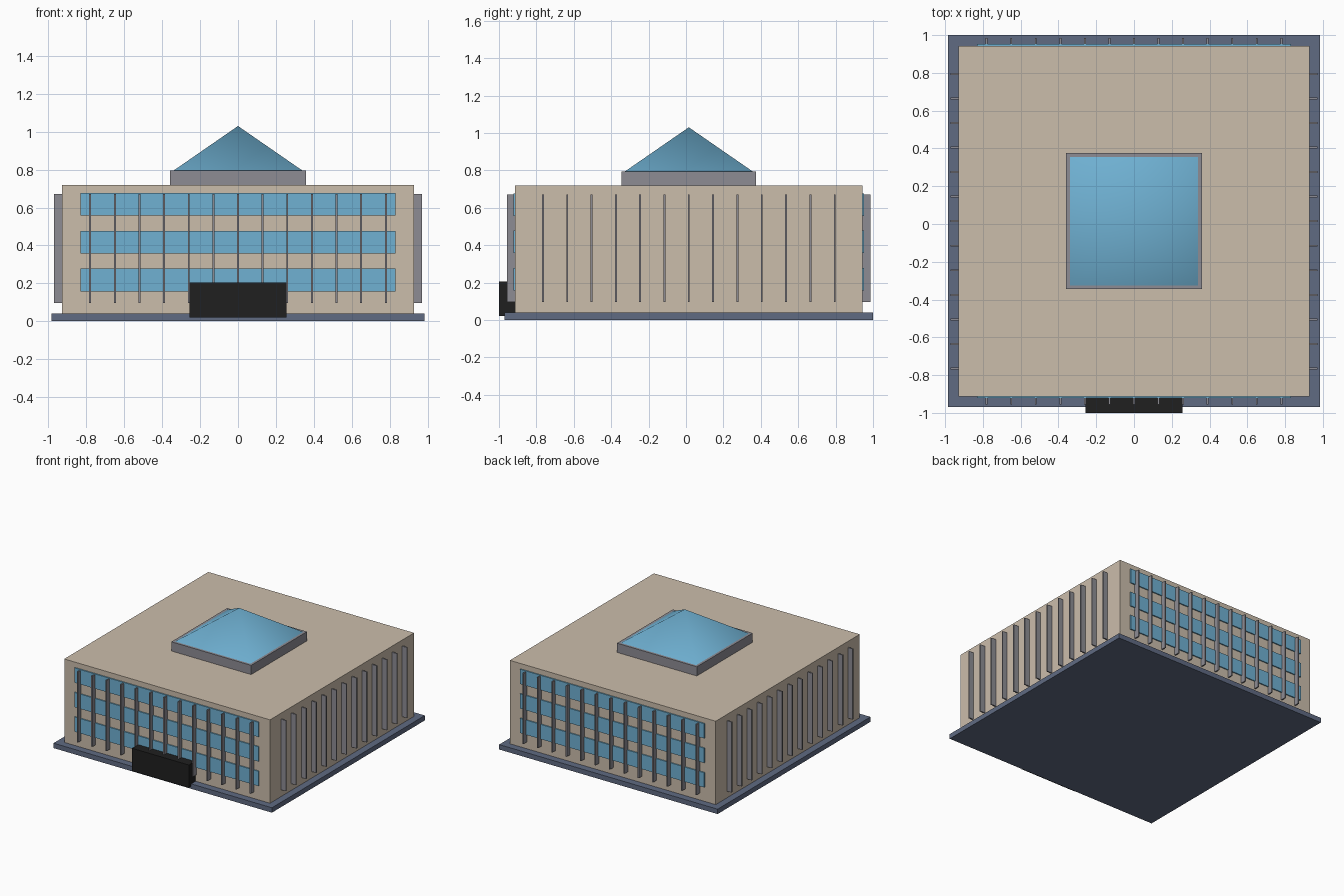
import bpy
import bmesh
from math import radians
from mathutils import Matrix

cube = bpy.data.objects.get("Cube")
if cube:
    bpy.data.objects.remove(cube, do_unlink=True)

CY = 0.015      # building centre in y (the porch sticks out in front)
HALF = 0.928    # half width of the walls


def material(name, r, g, b):
    m = bpy.data.materials.new(name)
    m.use_nodes = True
    m.diffuse_color = (r, g, b, 1)
    m.node_tree.nodes["Principled BSDF"].inputs["Base Color"].default_value = (r, g, b, 1)
    return m


stone = material("beige stone", 0.60, 0.51, 0.41)
glass = material("blue glass", 0.16, 0.44, 0.65)
metal = material("grey metal", 0.27, 0.265, 0.295)
slate = material("slate blue", 0.115, 0.145, 0.225)
black = material("black", 0.014, 0.014, 0.014)


def build(name, bm, mat):
    mesh = bpy.data.meshes.new(name)
    bm.to_mesh(mesh)
    bm.free()
    mesh.materials.append(mat)
    obj = bpy.data.objects.new(name, mesh)
    bpy.context.collection.objects.link(obj)
    return obj


def box(name, mat, x, y, z):
    """Box from (min, max) ranges on each axis."""
    bm = bmesh.new()
    size = [b - a for a, b in (x, y, z)]
    mid = [(a + b) / 2 for a, b in (x, y, z)]
    bmesh.ops.create_cube(bm, size=1, matrix=Matrix.Translation(mid) @ Matrix.Diagonal(size + [1]))
    return build(name, bm, mat)


def block(name, mat, half, z):
    """Square block centred on the building."""
    return box(name, mat, (-half, half), (CY - half, CY + half), z)


# Ground slab, walls and skylight curb
block("base_slab", slate, 0.985, (0, 0.04))
block("main_building", stone, HALF, (0.04, 0.72))
block("skylight_curb", metal, 0.36, (0.72, 0.795))

# Pyramid skylight
bm = bmesh.new()
bmesh.ops.create_cone(bm, cap_ends=True, segments=4, radius1=0.34 * 2 ** 0.5, radius2=0, depth=0.235,
                      matrix=Matrix.Translation((0, CY, 0.9125)) @ Matrix.Rotation(radians(45), 4, "Z"))
bmesh.ops.remove_doubles(bm, verts=bm.verts, dist=0.0001)
for f in bm.faces:
    f.smooth = len(f.verts) == 3
build("skylight_pyramid", bm, glass)

# Window bands on the front and back
for side, sign in (("front", -1), ("back", 1)):
    wall = CY + sign * HALF
    for floor in range(3):
        z = 0.157 + 0.2 * floor
        box(f"{side}_window_band_{floor + 1}", glass, (-0.83, 0.83),
            sorted((wall - sign * 0.01, wall + sign * 0.009)), (z, z + 0.12))

# Vertical fins on all four walls
for turn, side in enumerate(("front", "left", "back", "right")):
    for i in range(13):
        u = (i - 6) * 0.13
        fin = box(f"{side}_fin_{i + 1}", metal, (u - 0.005, u + 0.005),
                  (-HALF - 0.043, -HALF + 0.01), (0.095, 0.67))
        fin.data.transform(Matrix.Translation((0, CY, 0)) @ Matrix.Rotation(radians(90 * turn), 4, "Z"))

# Entrance porch
box("entrance", black, (-0.257, 0.257), (-1, -0.9), (0.02, 0.205))
